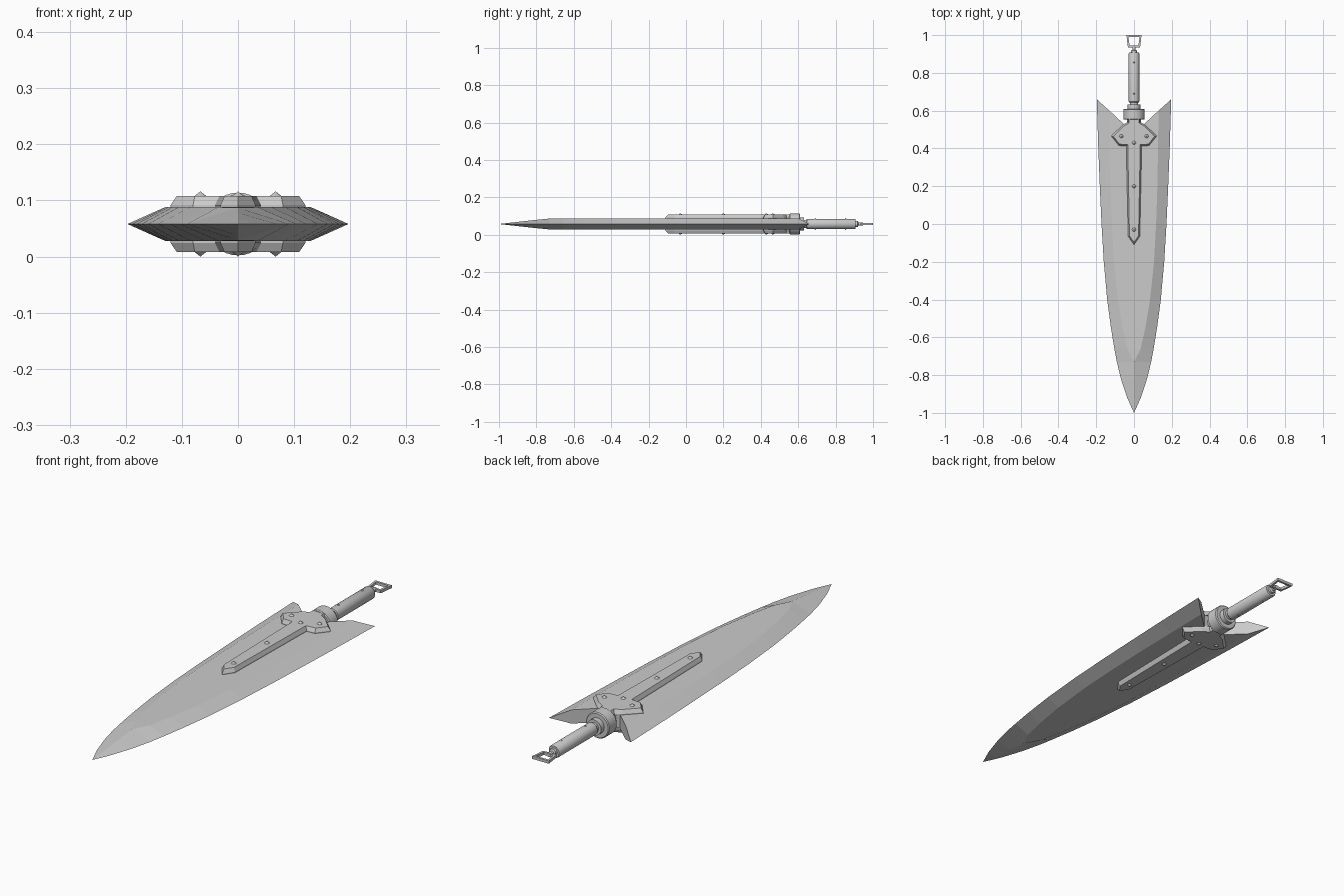
import bpy, bmesh, math

if "Cube" in bpy.data.objects:
    bpy.data.objects.remove(bpy.data.objects["Cube"])

MID = 0.058  # height of the sword's middle plane

steel = bpy.data.materials.new("grey steel")
steel.diffuse_color = (0.6, 0.6, 0.6, 1)
steel.use_nodes = True
steel.node_tree.nodes["Principled BSDF"].inputs["Base Color"].default_value = steel.diffuse_color


def finish(name, bm, smooth=False, mirror=False):
    bmesh.ops.remove_doubles(bm, verts=bm.verts, dist=1e-4)
    bmesh.ops.recalc_face_normals(bm, faces=bm.faces)
    me = bpy.data.meshes.new(name)
    bm.to_mesh(me)
    bm.free()
    me.materials.append(steel)
    ob = bpy.data.objects.new(name, me)
    ob.location.z = MID
    bpy.context.collection.objects.link(ob)
    if mirror:
        m = ob.modifiers.new("both faces", 'MIRROR')
        m.use_axis = (False, False, True)
    if smooth:
        bpy.ops.object.select_all(action='DESELECT')
        ob.select_set(True)
        bpy.context.view_layer.objects.active = ob
        bpy.ops.object.shade_smooth_by_angle(angle=math.radians(35))
    return ob


def skin(bm, rings, closed=False):
    """Bridge equal vertex rings, capping the ends unless closed."""
    vs = [[bm.verts.new(p) for p in r] for r in rings]
    n = len(vs[0])
    pairs = list(zip(vs, vs[1:])) + ([(vs[-1], vs[0])] if closed else [])
    for a, b in pairs:
        for i in range(n):
            j = (i + 1) % n
            bm.faces.new((a[i], a[j], b[j], b[i]))
    if not closed:
        bm.faces.new(vs[0])
        bm.faces.new(vs[-1])


def lathe(name, profile, sides):
    """Turn (y, radius) points about the long axis."""
    bm = bmesh.new()
    skin(bm, [[(r * math.cos(2 * math.pi * i / sides), y,
                r * math.sin(2 * math.pi * i / sides))
               for i in range(sides)] for y, r in profile])
    return finish(name, bm, smooth=True)


def both_sides(half):
    """Complete a half outline running from +x side to -x side."""
    return half + [(-x, y) for x, y in reversed(half) if x > 0]


# Blade: y, edge half width, flat half width, half thickness
stations = [
    (0.40, 0.189, 0.127, 0.030), (0.20, 0.181, 0.124, 0.030),
    (0.00, 0.172, 0.117, 0.030), (-0.20, 0.160, 0.106, 0.030),
    (-0.40, 0.142, 0.085, 0.030), (-0.55, 0.122, 0.060, 0.030),
    (-0.66, 0.104, 0.035, 0.030), (-0.73, 0.091, 0.000, 0.029),
    (-0.82, 0.069, 0.000, 0.020), (-0.92, 0.036, 0.000, 0.009),
]


def section(w, f, h, ys):
    c = f * 0.42
    top = [(w, ys[0], 0), (f, ys[1], h), (c, ys[2], h),
           (-c, ys[2], h), (-f, ys[1], h), (-w, ys[0], 0)]
    return top + [(x, y, -h) for x, y, z in reversed(top[1:-1])]


bm = bmesh.new()
rings = [section(0.197, 0.13, 0.030, (0.66, 0.60, 0.53))]  # swept-back notch
rings += [section(w, f, h, (y, y, y)) for y, w, f, h in stations]
rings += [[(0, -1, 0)] * len(rings[0])]
vs = [[bm.verts.new(p) for p in r] for r in rings]
for a, b in zip(vs, vs[1:]):
    for i in range(10):
        j = (i + 1) % 10
        bm.faces.new((a[i], a[j], b[j], b[i]))
t = vs[0]  # notch wall, built in strips so it follows the V shape
bm.faces.new((t[0], t[1], t[9]))
bm.faces.new((t[1], t[2], t[8], t[9]))
bm.faces.new((t[2], t[3], t[7], t[8]))
bm.faces.new((t[3], t[4], t[6], t[7]))
bm.faces.new((t[4], t[5], t[6]))
finish("blade", bm)

# Guard plate with its long spine, chamfered, on both faces of the blade
half = [(0.032, 0.555), (0.033, 0.54), (0.060, 0.525), (0.120, 0.465),
        (0.080, 0.415), (0.041, 0.412), (0.031, -0.065), (0, -0.11)]
inner = [(0.026, 0.555), (0.027, 0.534), (0.057, 0.517), (0.109, 0.464),
         (0.077, 0.423), (0.033, 0.420), (0.024, -0.062), (0, -0.097)]
outer, inner = both_sides(half), both_sides(inner)
bm = bmesh.new()
skin(bm, [[(x, y, 0.027) for x, y in outer],
          [(x, y, 0.034) for x, y in outer],
          [(x, y, 0.050) for x, y in inner]])
finish("guard_plate", bm, mirror=True)


# Pointed rivets on the guard and the grip
def rivets(name, spots, base, tip, radius):
    bm = bmesh.new()
    for x, y in spots:
        ring = [bm.verts.new((x + radius * math.cos(k * math.pi / 4),
                              y + radius * math.sin(k * math.pi / 4), base))
                for k in range(8)]
        top = bm.verts.new((x, y, tip))
        for k in range(8):
            bm.faces.new((ring[k], ring[(k + 1) % 8], top))
    finish(name, bm, mirror=True)


rivets("guard_rivets", [(0.067, 0.465), (-0.067, 0.465), (0, 0.43),
                        (0, 0.20), (0, -0.03)], 0.0495, 0.058, 0.011)
rivets("grip_rivets", [(0, 0.69), (0, 0.855)], 0.024, 0.032, 0.008)

# Neck, collar, grip and pommel stem
lathe("neck", [(0.50, 0.036), (0.56, 0.036)], 24)
lathe("collar", [(0.552, 0.052), (0.556, 0.056), (0.606, 0.056),
                 (0.610, 0.052)], 32)
lathe("lower_ring", [(0.60, 0.034), (0.632, 0.034), (0.632, 0.022),
                     (0.65, 0.022)], 24)
lathe("grip", [(0.644, 0.025), (0.648, 0.028), (0.902, 0.028),
               (0.907, 0.025)], 24)
lathe("pommel_stem", [(0.90, 0.016), (0.918, 0.016), (0.922, 0.009),
                      (0.945, 0.009)], 16)

# Open trapezoid loop at the end of the handle
frame_out = [(0.040, 1.0), (-0.040, 1.0), (-0.032, 0.934), (0.032, 0.934)]
frame_in = [(0.030, 0.990), (-0.030, 0.990), (-0.023, 0.944), (0.023, 0.944)]
bm = bmesh.new()
skin(bm, [[(x, y, z) for x, y in pts] for pts, z in
          ((frame_out, -0.006), (frame_out, 0.006),
           (frame_in, 0.006), (frame_in, -0.006))], closed=True)
finish("pommel_loop", bm)
